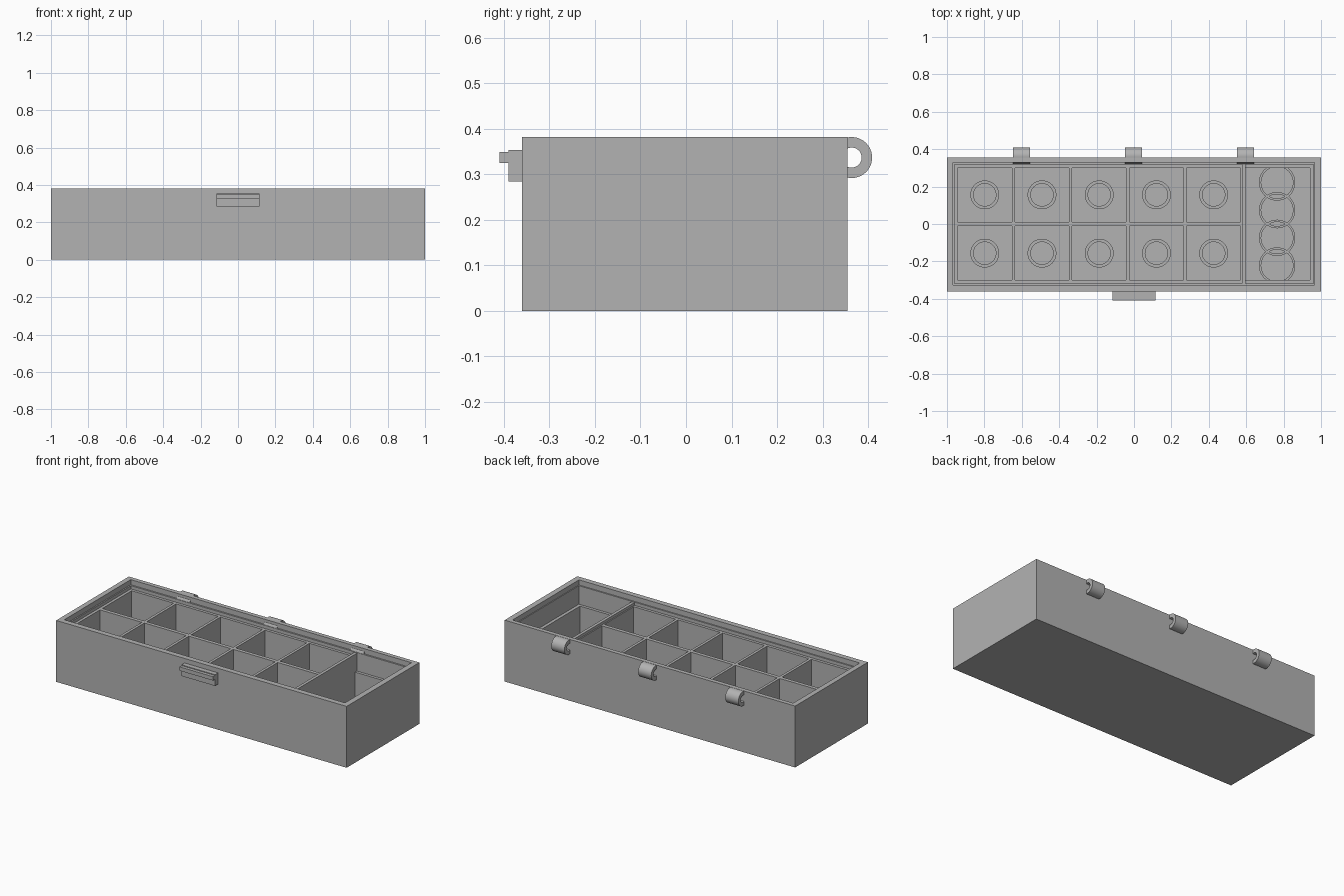
import bpy, bmesh, math
from mathutils import Matrix

if "Cube" in bpy.data.objects:
    bpy.data.objects.remove(bpy.data.objects["Cube"], do_unlink=True)

grey = bpy.data.materials.new("plain grey")
grey.use_nodes = True
grey.diffuse_color = (0.45, 0.45, 0.45, 1)
grey.node_tree.nodes["Principled BSDF"].inputs["Base Color"].default_value = grey.diffuse_color


def finish(name, bm):
    bmesh.ops.recalc_face_normals(bm, faces=bm.faces)
    mesh = bpy.data.meshes.new(name)
    bm.to_mesh(mesh)
    bm.free()
    mesh.materials.append(grey)
    obj = bpy.data.objects.new(name, mesh)
    bpy.context.collection.objects.link(obj)
    return obj


def boxes(name, spans):
    """Each span is ((x0, x1), (y0, y1), (z0, z1))."""
    bm = bmesh.new()
    for span in spans:
        size = [b - a for a, b in span] + [1]
        mid = [(a + b) / 2 for a, b in span]
        bmesh.ops.create_cube(bm, size=1, matrix=Matrix.Translation(mid) @ Matrix.Diagonal(size))
    return finish(name, bm)


def ring(name, outer, inner, length, location, along_x=False):
    """Tube centred on its location, with its axis on z or x."""
    bm = bmesh.new()
    n = 48
    loops = []
    for r, z in ((outer, -1), (outer, 1), (inner, 1), (inner, -1)):
        loops.append([bm.verts.new((r * math.cos(math.tau * i / n), r * math.sin(math.tau * i / n),
                                    z * length / 2)) for i in range(n)])
    for k in range(4):
        a, b = loops[k], loops[(k + 1) % 4]
        for i in range(n):
            j = (i + 1) % n
            bm.faces.new((a[i], a[j], b[j], b[i]))
    turn = Matrix.Rotation(math.pi / 2, 4, "Y") if along_x else Matrix()
    bmesh.ops.transform(bm, matrix=Matrix.Translation(location) @ turn, verts=bm.verts)
    obj = finish(name, bm)
    bpy.ops.object.select_all(action="DESELECT")
    bpy.context.view_layer.objects.active = obj
    obj.select_set(True)
    bpy.ops.object.shade_smooth_by_angle(angle=math.radians(35))
    return obj


def carve(target, cutter):
    mod = target.modifiers.new("carve", "BOOLEAN")
    mod.operation = "DIFFERENCE"
    mod.solver = "EXACT"
    mod.object = cutter
    cutter.hide_render = True
    bpy.context.view_layer.objects.active = target
    bpy.ops.object.modifier_apply(modifier=mod.name)
    bpy.data.objects.remove(cutter, do_unlink=True)


FLOOR, TOP = 0.03, 0.382
PITCH, HALF = 0.306, 0.1445
columns = [-0.798 + PITCH * i for i in range(5)]
rows = (-0.156, 0.156)

# Case body with a stepped rim, ten small cells and one large compartment
case = boxes("case", [((-1, 1), (-0.36, 0.355), (0, TOP))])
carve(case, boxes("rim_cutter", [((-0.968, 0.965), (-0.326, 0.328), (0.35, 0.5))]))
carve(case, boxes("tray_cutter", [((-0.96, 0.59), (-0.318, 0.318), (0.33, 0.5))]))
carve(case, boxes("shelf_cutter", [((0.59, 0.96), (-0.318, 0.318), (0.235, 0.5))]))
carve(case, boxes("pit_cutter", [((0.597, 0.94), (-0.3, 0.3), (FLOOR, 0.5))]))
carve(case, boxes("cell_cutter", [((x - HALF, x + HALF), (y - HALF, y + HALF), (FLOOR, 0.5))
                                  for x in columns for y in rows]))

# Wall between the cells and the large compartment
boxes("divider", [((0.578, 0.597), (-0.326, 0.328), (FLOOR, 0.347))])

# Low seats on the compartment floors
for x in columns:
    for y in rows:
        ring("cell_seat", 0.077, 0.06, 0.02, (x, y, FLOOR + 0.008))
for i in range(4):
    ring("large_seat", 0.097, 0.085, 0.02, (0.765, -0.222 + 0.148 * i, FLOOR + 0.008))

# Front latch block with its catch lip
boxes("latch", [((-0.115, 0.115), (-0.39, -0.355), (0.284, 0.354))])
boxes("latch_lip", [((-0.115, 0.115), (-0.41, -0.385), (0.325, 0.349))])

# Back hinge knuckles
for x in (-0.602, -0.002, 0.596):
    ring("hinge", 0.045, 0.022, 0.09, (x, 0.364, 0.337), along_x=True)
